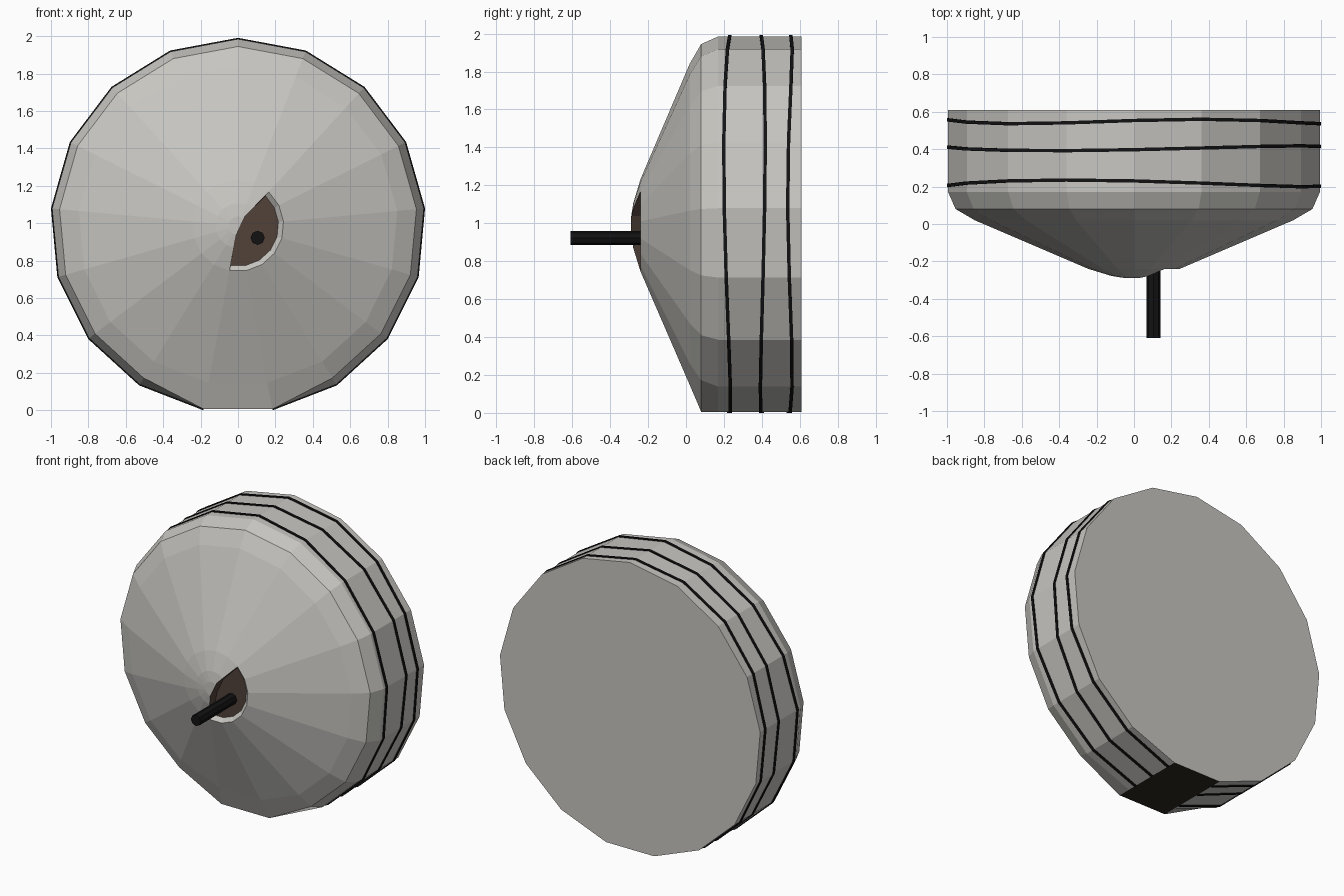
import bpy, bmesh
from math import sin, cos, pi

if "Cube" in bpy.data.objects:
    bpy.data.objects.remove(bpy.data.objects["Cube"])

N = 17            # sides
CZ = 0.987        # height of the axis
R = 0.998         # body radius
R_OUT = 1.0043    # radius of the seam bands


def material(name, rgb):
    m = bpy.data.materials.new(name)
    m.diffuse_color = (*rgb, 1)
    m.use_nodes = True
    m.node_tree.nodes["Principled BSDF"].inputs["Base Color"].default_value = m.diffuse_color
    return m


GREY = material("stone_grey", (0.57, 0.56, 0.53))
BROWN = material("hollow_brown", (0.085, 0.055, 0.042))
DARK = material("base_dark", (0.025, 0.02, 0.015))
BLACK = material("black", (0.006, 0.006, 0.006))


def polar(k, r, y):
    """Point on the k-th corner of the body, counted from the top."""
    a = 2 * pi * k / N
    return (r * sin(a), y, CZ + r * cos(a))


def finish(name, bm, mats):
    bmesh.ops.recalc_face_normals(bm, faces=bm.faces)
    me = bpy.data.meshes.new(name)
    bm.to_mesh(me)
    bm.free()
    for m in mats:
        me.materials.append(m)
    ob = bpy.data.objects.new(name, me)
    bpy.context.collection.objects.link(ob)
    return ob


def bridge(bm, a, b, closed=True):
    n = len(a)
    return [bm.faces.new((a[i], a[(i + 1) % n], b[(i + 1) % n], b[i]))
            for i in range(n if closed else n - 1)]


# Body: revolved profile (y, radius) with a flat foot
profile = [(0.61, R), (0.17, R), (0.08, 0.958), (0.02, 0.855),
           (-0.24, 0.245), (-0.278, 0.12), (-0.289, 0.05)]
bm = bmesh.new()
rings = []
for i, (y, r) in enumerate(profile):
    rings.append([bm.verts.new(polar(k, R if i == 2 and k in (8, 9) else r, y))
                  for k in range(N)])
bm.faces.new(rings[0])
bm.faces.new(rings[-1])
for i in range(len(rings) - 1):
    faces = bridge(bm, rings[i], rings[i + 1])
    if i < 2:
        faces[8].material_index = 2
body = finish("body", bm, [GREY, BROWN, DARK])

# Hollow in the tip: shallow cutter with a sloping grey rim and brown floor
left = [(-0.01, 0.936), (0.037, 1.037)]


def hollow_ring(bm, r, y):
    pts = [polar(k, r, y) for k in range(2, 10)] + [(x, y, z) for x, z in left]
    return [bm.verts.new(p) for p in pts]


bm = bmesh.new()
floor = hollow_ring(bm, 0.217, -0.215)
rim = hollow_ring(bm, 0.247, -0.243)
top = hollow_ring(bm, 0.247, -0.45)
for f in [bm.faces.new(floor)] + bridge(bm, floor, rim)[7:] + bridge(bm, rim, top)[7:]:
    f.material_index = 1
bm.faces.new(top)
cutter = finish("hollow_cutter", bm, [GREY, BROWN, DARK])
cutter.hide_render = True
mod = body.modifiers.new("hollow", "BOOLEAN")
mod.operation = "DIFFERENCE"
mod.solver = "EXACT"
mod.object = cutter
bpy.context.view_layer.objects.active = body
bpy.ops.object.modifier_apply(modifier=mod.name)
bpy.data.objects.remove(cutter)

# Wavy dark seams round the side, open at the foot: y, amplitude, waves, peak corner
for i, (y0, amp, waves, peak) in enumerate([(0.217, 0.018, 2, -1),
                                            (0.405, 0.013, 2, 3),
                                            (0.548, 0.012, 3, 1)]):
    bm = bmesh.new()
    sections = []
    for k in range(-8, 9):
        y = y0 + amp * cos(waves * (k - peak) * 2 * pi / N)
        sections.append([bm.verts.new(polar(k, r, y + d)) for r, d in
                         ((0.985, -0.009), (R_OUT, -0.009), (R_OUT, 0.009), (0.985, 0.009))])
    for a, b in zip(sections, sections[1:]):
        bridge(bm, a, b)
    bm.faces.new(sections[0])
    bm.faces.new(sections[-1])
    finish(f"seam_{i + 1}", bm, [BLACK])

# Pin sticking out of the hollow
bpy.ops.mesh.primitive_cylinder_add(vertices=8, radius=0.038, depth=0.41,
                                    location=(0.105, -0.405, 0.922),
                                    rotation=(pi / 2, 0, 0))
pin = bpy.context.object
pin.name = "pin"
pin.data.materials.append(BLACK)
